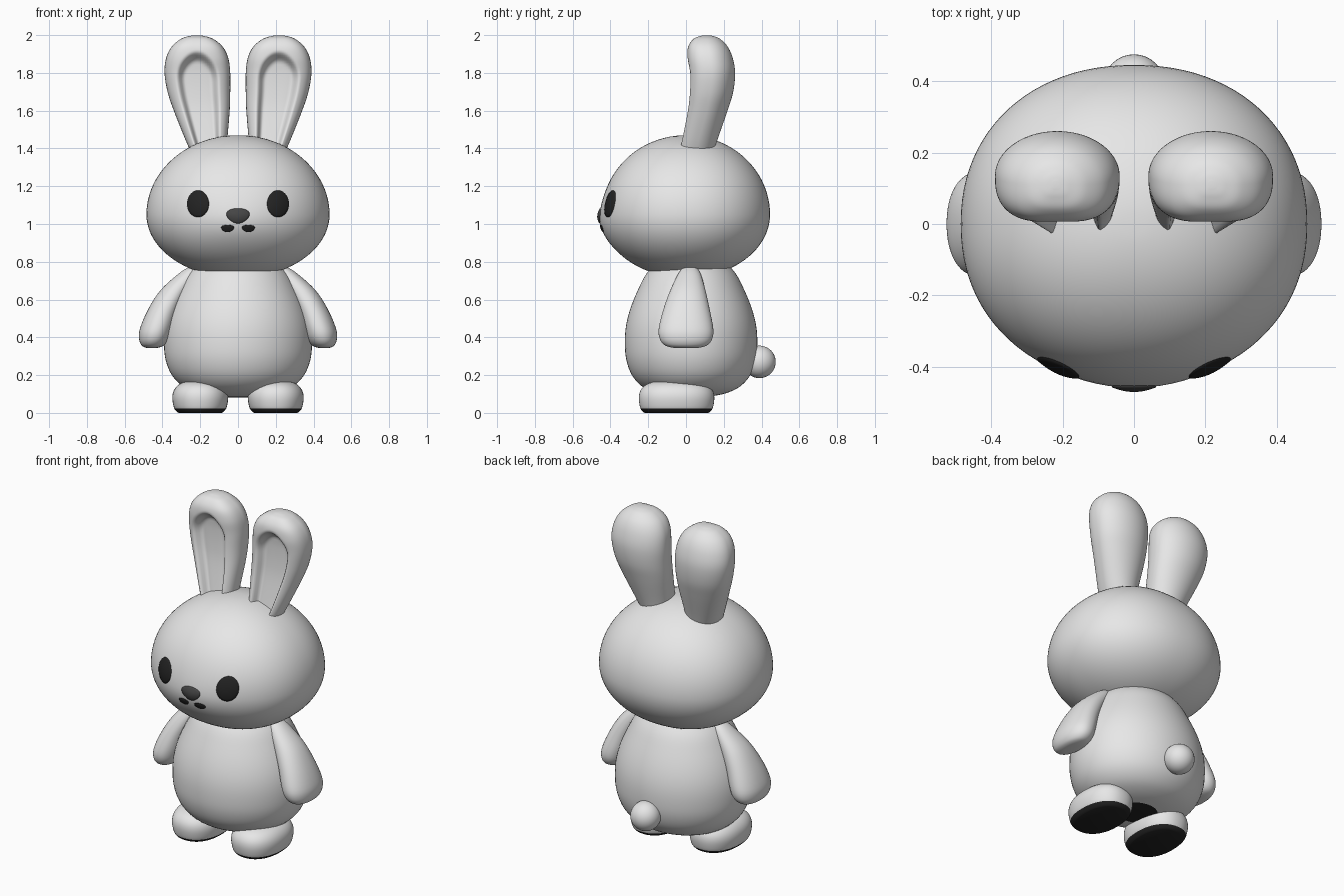
import bpy, bmesh, math

if "Cube" in bpy.data.objects:
    bpy.data.objects.remove(bpy.data.objects["Cube"])

def material(name, c):
    m = bpy.data.materials.new(name)
    m.diffuse_color = (c, c, c, 1)
    m.use_nodes = True
    m.node_tree.nodes["Principled BSDF"].inputs["Base Color"].default_value = m.diffuse_color
    return m

FUR = material("light fur", 0.8)
DARK = material("near black", 0.017)
NOSE = material("dark grey nose", 0.06)

def finish(name, bm, mats, dark_below=None):
    bmesh.ops.recalc_face_normals(bm, faces=bm.faces)
    for f in bm.faces:
        f.smooth = True
        if dark_below is not None and f.calc_center_median().z < dark_below:
            f.material_index = 1
    me = bpy.data.meshes.new(name)
    bm.to_mesh(me)
    bm.free()
    for m in mats:
        me.materials.append(m)
    ob = bpy.data.objects.new(name, me)
    bpy.context.scene.collection.objects.link(ob)
    return ob

def smooth_rings(rings, steps):
    """Catmull-Rom interpolation between the key cross-sections."""
    out = []
    for i in range(len(rings) - 1):
        p0, p1 = rings[max(i - 1, 0)], rings[i]
        p2, p3 = rings[i + 1], rings[min(i + 2, len(rings) - 1)]
        for k in range(steps):
            t = k / steps
            out.append([0.5 * (2 * b + (c - a) * t + (2 * a - 5 * b + 4 * c - d) * t * t
                               + (3 * b - a - 3 * c + d) * t ** 3)
                        for a, b, c, d in zip(p0, p1, p2, p3)])
    return out + [list(rings[-1])]

def loft(name, rings, power=2.0, n=64, steps=4, shape=None, mats=(FUR,), dark_below=None):
    """Skin horizontal oval rings (cx, cy, z, rx, ry); shape() may move points."""
    bm = bmesh.new()
    rows = []
    for ring in (smooth_rings(rings, steps) if steps > 1 else rings):
        cx, cy, z, rx, ry = ring
        row = []
        for j in range(n):
            a = 2 * math.pi * j / n
            c, s = math.cos(a), math.sin(a)
            x = cx + rx * math.copysign(abs(c) ** (2 / power), c)
            y = cy + ry * math.copysign(abs(s) ** (2 / power), s)
            row.append(bm.verts.new(shape(x, y, z, ring) if shape else (x, y, z)))
        rows.append(row)
    for r0, r1 in zip(rows, rows[1:]):
        for j in range(n):
            k = (j + 1) % n
            bm.faces.new((r0[j], r0[k], r1[k], r1[j]))
    bm.faces.new(rows[0])
    bm.faces.new(rows[-1])
    return finish(name, bm, mats, dark_below)

# Head: flattened oval with a slight muzzle bulge
HA, HB, HZ, HP = 0.485, 0.445, 1.05, 2.15

def bulge(x, z):
    return 0.015 * math.exp(-(x / 0.2) ** 2 - ((z - 1.0) / 0.12) ** 2)

def head_y(x, z):
    r = math.sqrt(1 - ((z - HZ) / (0.42 if z > HZ else 0.335)) ** 2)
    return -HB * (r ** HP - abs(x / HA) ** HP) ** (1 / HP) - bulge(x, z)

head_rings = []
for i in range(1, 48):
    th = math.pi * (1 - i / 48)
    c, s = math.cos(th), math.sin(th)
    head_rings.append((0, 0, HZ + c * (0.42 if c > 0 else 0.335), HA * s, HB * s))
loft("head", head_rings, HP, 96, 1,
     lambda x, y, z, r: (x, y - bulge(x, z) if y < 0 else y, z))

# Body: egg shape with a small dark patch underneath
body = [(0.082, 0.05), (0.088, 0.12), (0.105, 0.21), (0.14, 0.29), (0.2, 0.35), (0.28, 0.383),
        (0.37, 0.392), (0.46, 0.385), (0.55, 0.36), (0.65, 0.315), (0.74, 0.262), (0.82, 0.18)]
loft("body", [(0, 0.027, z, r, r * 0.895) for z, r in body],
     mats=(FUR, DARK), dark_below=0.088)

# Tail: small ball
bm = bmesh.new()
bmesh.ops.create_uvsphere(bm, u_segments=32, v_segments=20, radius=0.086)
bmesh.ops.translate(bm, verts=bm.verts, vec=(0, 0.389, 0.27))
finish("tail", bm, (FUR,))

# Ears: flat-fronted sections with a scooped hollow
ear = [(0.15, 1.36, 0.09, -0.05, 0.14), (0.168, 1.45, 0.112, -0.03, 0.168),
       (0.192, 1.6, 0.148, -0.002, 0.22), (0.207, 1.7, 0.166, 0.008, 0.25),
       (0.215, 1.8, 0.174, 0.01, 0.26), (0.216, 1.88, 0.164, 0.005, 0.247),
       (0.216, 1.94, 0.134, 0.012, 0.22), (0.217, 1.98, 0.085, 0.04, 0.18),
       (0.218, 1.995, 0.04, 0.075, 0.145), (0.218, 1.999, 0.01, 0.1, 0.12)]

def ear_shape(x, y, z, ring):
    cx, cy, _, rx, ry = ring
    if y < cy:
        u = min(abs(x - cx) / rx, 1)
        y = cy - ry * (1 - u ** 3.2) ** (1 / 2.6)
        d = math.hypot(u, max(0, (z - 1.76) / 0.24))
        t = min(max((0.66 - d) / 0.26, 0), 1)
        y += 0.055 * t * t * (3 - 2 * t)
    return (x, y, z)

# Arms: flattened drops hanging outward
arm = [(0.235, 0.02, 0.77, 0.03, 0.035), (0.262, 0.018, 0.735, 0.055, 0.06),
       (0.335, 0.01, 0.65, 0.075, 0.093), (0.392, 0.003, 0.55, 0.083, 0.122),
       (0.43, 0, 0.45, 0.088, 0.144), (0.443, 0, 0.395, 0.081, 0.14),
       (0.45, 0, 0.36, 0.062, 0.115), (0.455, 0, 0.346, 0.036, 0.075),
       (0.455, 0, 0.343, 0.01, 0.02)]

# Feet: rounded pads with dark soles
foot = [(0.0, 0.115, 0.167), (0.008, 0.126, 0.18), (0.03, 0.14, 0.193), (0.08, 0.148, 0.2),
        (0.12, 0.139, 0.19), (0.15, 0.113, 0.16), (0.168, 0.07, 0.105), (0.174, 0.02, 0.03)]

def patch(name, cx, cz, outline, dome, mat):
    """Low domed plate lying on the front of the head."""
    bm = bmesh.new()
    n, rows = 40, []
    for k, off in [(i / 6, 0.003) for i in range(1, 7)] + [(1, -0.006)]:
        row = []
        for j in range(n):
            dx, dz = outline(2 * math.pi * j / n)
            x, z = cx + dx * k, cz + dz * k
            row.append(bm.verts.new((x, head_y(x, z) - off - dome * (1 - k * k), z)))
        rows.append(row)
    for r0, r1 in zip(rows, rows[1:]):
        for j in range(n):
            i = (j + 1) % n
            bm.faces.new((r0[j], r0[i], r1[i], r1[j]))
    bm.faces.new(rows[0])
    finish(name, bm, (mat,))

for s, side in ((1, "left"), (-1, "right")):
    loft(side + "_ear", [(s * x, (f + b) / 2, z, w, (b - f) / 2) for x, z, w, f, b in ear],
         n=96, steps=6, shape=ear_shape)
    loft(side + "_arm", [(s * r[0],) + r[1:] for r in arm], 2.15, 48)
    loft(side + "_foot", [(s * 0.2, -0.05, z, w, d) for z, w, d in foot], 2.25, 56,
         mats=(FUR, DARK), dark_below=0.02)
    patch(side + "_eye", s * 0.212, 1.107,
          lambda t: (0.058 * math.cos(t), 0.071 * math.sin(t)), 0.009, DARK)
    # Mouth: a small bowl-shaped mark on each side
    patch(side + "_mouth", s * 0.055, 0.983,
          lambda t: (0.034 * math.cos(t), (0.026 if math.sin(t) < 0 else 0.012) * math.sin(t)),
          0.003, DARK)

# Nose: rounded triangle, wider at the top
patch("nose", 0, 1.043,
      lambda t: (0.06 * math.cos(t) * (1 + 0.25 * math.sin(t)), 0.04 * math.sin(t)), 0.009, NOSE)
